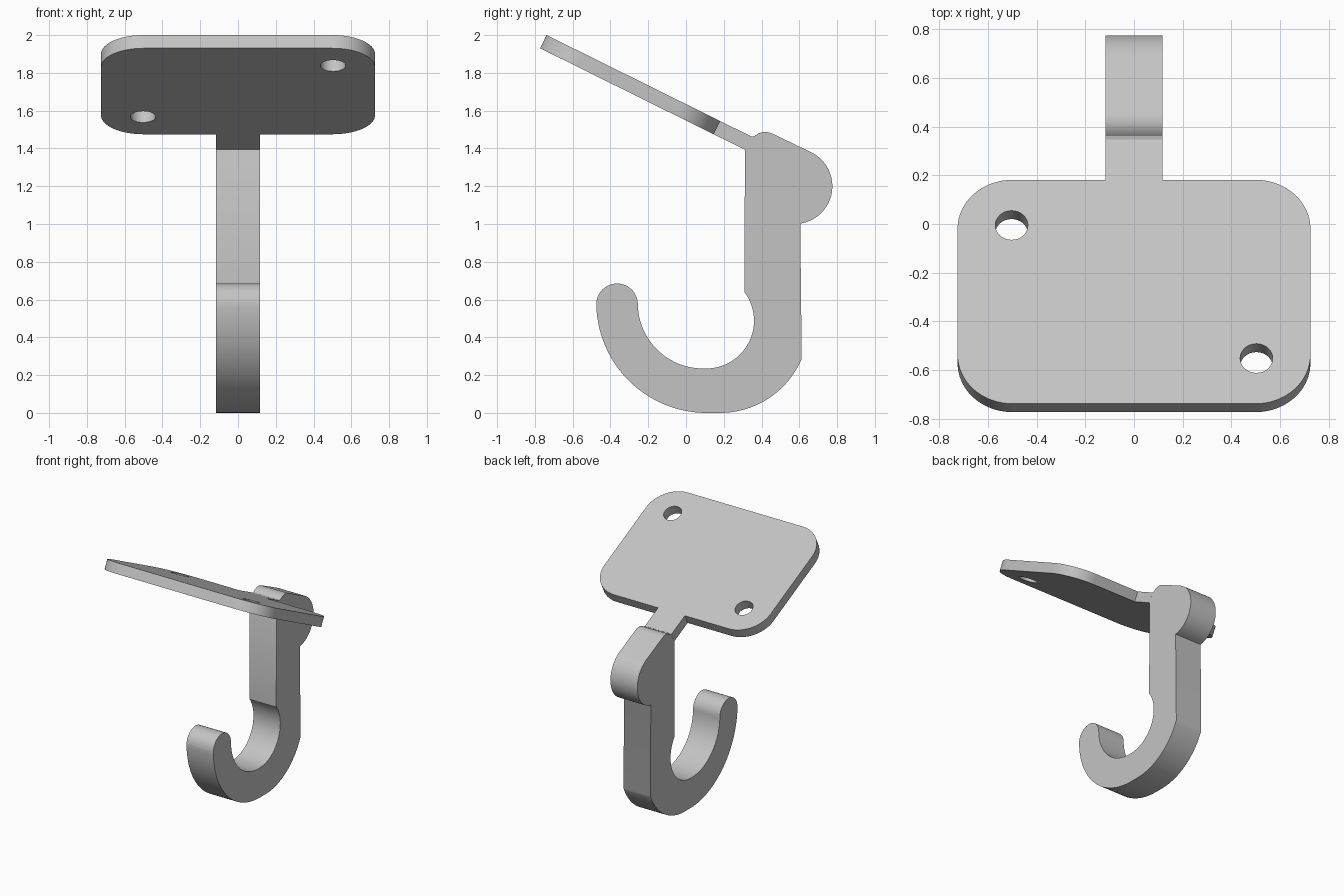
import bpy, bmesh
from math import cos, sin, radians
from mathutils import Matrix, Vector

cube = bpy.data.objects.get("Cube")
if cube:
    bpy.data.objects.remove(cube)

grey = bpy.data.materials.new("plain_grey")
grey.use_nodes = True
grey.diffuse_color = (0.55, 0.55, 0.55, 1)
grey.node_tree.nodes["Principled BSDF"].inputs["Base Color"].default_value = grey.diffuse_color


def arc(cx, cy, r, start, end, steps=24):
    """Points on a circle from one angle to another, in degrees."""
    angles = [radians(start + (end - start) * i / steps) for i in range(steps + 1)]
    return [(cx + r * cos(a), cy + r * sin(a)) for a in angles]


def slab(name, outlines, thickness, matrix):
    """Extrude flat outlines (later ones are holes) into a solid."""
    curve = bpy.data.curves.new(name + "_outline", 'CURVE')
    curve.dimensions = '2D'
    curve.fill_mode = 'BOTH'
    curve.extrude = thickness / 2
    for points in outlines:
        spline = curve.splines.new('POLY')
        spline.points.add(len(points) - 1)
        for p, (x, y) in zip(spline.points, points):
            p.co = (x, y, 0, 1)
        spline.use_cyclic_u = True
    helper = bpy.data.objects.new(name + "_helper", curve)
    bpy.context.collection.objects.link(helper)
    bpy.context.view_layer.update()
    graph = bpy.context.evaluated_depsgraph_get()
    mesh = bpy.data.meshes.new_from_object(helper.evaluated_get(graph))
    bpy.data.objects.remove(helper)

    bm = bmesh.new()
    bm.from_mesh(mesh)
    bmesh.ops.remove_doubles(bm, verts=bm.verts, dist=0.0005)
    bmesh.ops.transform(bm, matrix=matrix, verts=bm.verts)
    bmesh.ops.recalc_face_normals(bm, faces=bm.faces)
    bm.to_mesh(mesh)
    bm.free()
    mesh.name = name
    mesh.materials.clear()
    mesh.materials.append(grey)
    obj = bpy.data.objects.new(name, mesh)
    bpy.context.collection.objects.link(obj)
    bpy.ops.object.select_all(action='DESELECT')
    obj.select_set(True)
    bpy.context.view_layer.objects.active = obj
    bpy.ops.object.shade_smooth_by_angle(angle=radians(30))
    return obj


def frame(x_axis, y_axis, z_axis, origin):
    m = Matrix((x_axis, y_axis, z_axis)).transposed().to_4x4()
    m.translation = Vector(origin)
    return m


WIDTH = 0.234

# Hook: side profile with post, rounded shoulder and curled tip
hook = [(0.312, 1.393), (0.347, 1.463)]
hook += arc(0.42, 1.4, 0.087, 132, 64, 10)        # small crest
hook += arc(0.575, 1.2, 0.2, 64, -81)             # rounded shoulder
hook += [(0.605, 1.0)]
hook += arc(0.18, 0.47, 0.47, -23, -90)           # outer curl
hook += arc(0.11, 0.585, 0.585, -90, -180, 32)
hook += arc(-0.365, 0.575, 0.11, 180, 0)[1:]      # tip
hook += arc(0.09, 0.58, 0.345, 180, 270)[1:]      # inner curl
hook += arc(0.107, 0.488, 0.253, -90, 37)[1:]
slab("hook", [hook], WIDTH, frame((0, 1, 0), (0, 0, 1), (1, 0, 0), (0, 0, 0)))

# Tilted mounting plate: rounded rectangle with neck and two screw holes
tilt = radians(26.35)
HALF, LENGTH, R = 0.725, 1.026, 0.225
NECK = 0.184
plate = [(WIDTH / 2, 0), (WIDTH / 2, NECK), (-WIDTH / 2, NECK), (-WIDTH / 2, 0)]
plate += arc(R - HALF, -R, R, 90, 180)
plate += arc(R - HALF, R - LENGTH, R, 180, 270)
plate += arc(HALF - R, R - LENGTH, R, 270, 360)
plate += arc(HALF - R, -R, R, 0, 90)
holes = [arc(x, y, 0.067, 0, 360, 32)[:-1] for x, y in ((-0.503, -0.208), (0.503, 0.208 - LENGTH))]
slab("mounting_plate", [plate] + holes, 0.078,
     frame((1, 0, 0), (0, cos(tilt), -sin(tilt)), (0, sin(tilt), cos(tilt)), (0, 0.164, 1.51)))
